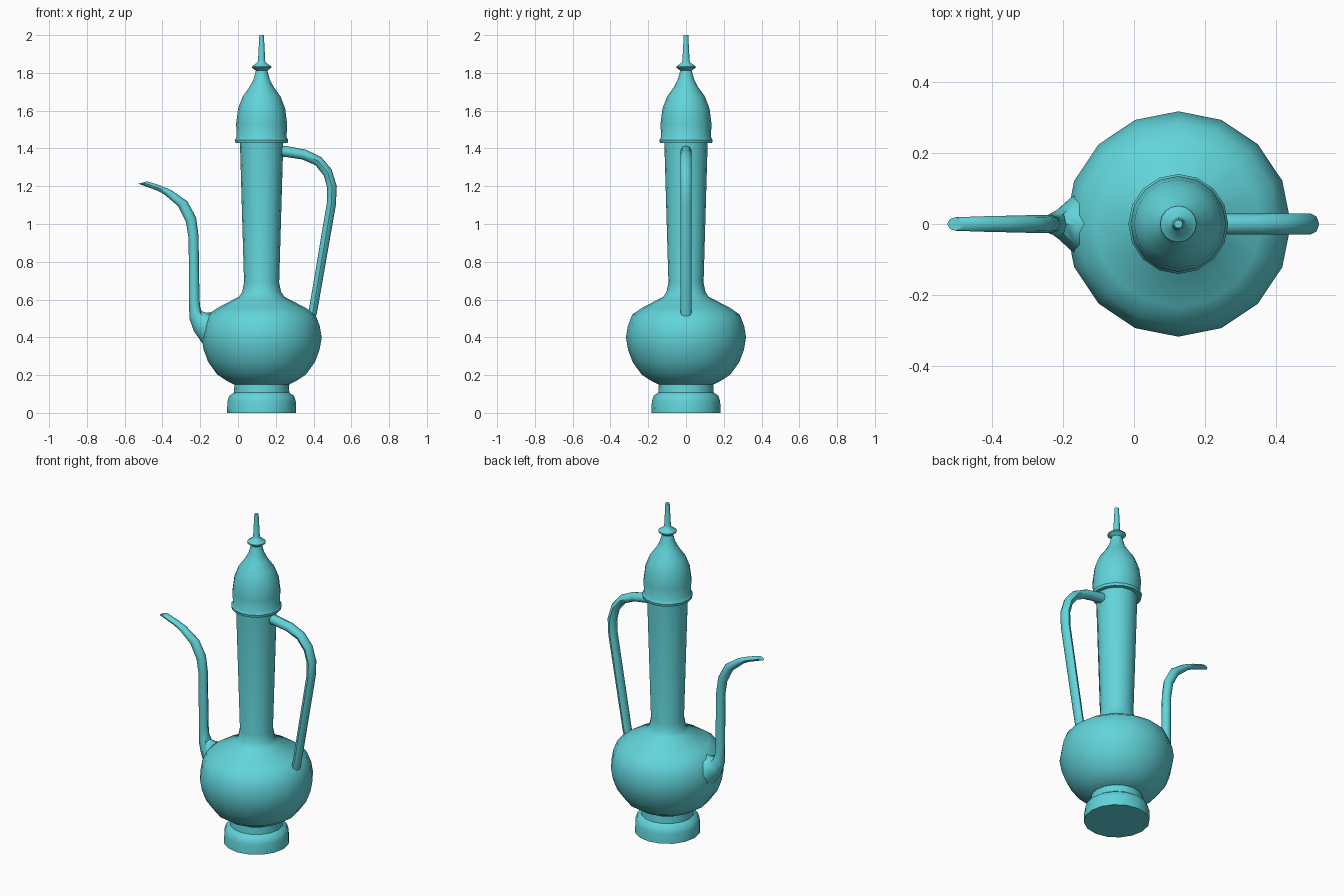
import bpy, bmesh, math
from mathutils import Vector

AXIS_X = 0.125   # the turned body stands off-centre, balancing the long spout
mat = bpy.data.materials.new("turquoise")
mat.diffuse_color = (0.12, 0.66, 0.70, 1)


def skin(name, rings, smooth=40, cap_start=True, cap_end=True):
    """Bridge equal-sized rings of points into a tube and cap its ends."""
    bm = bmesh.new()
    loops = [[bm.verts.new(p) for p in ring] for ring in rings]
    n = len(loops[0])
    for a, b in zip(loops, loops[1:]):
        for i in range(n):
            j = (i + 1) % n
            bm.faces.new((a[i], a[j], b[j], b[i]))
    if cap_start:
        bm.faces.new(loops[0][::-1])
    if cap_end:
        bm.faces.new(loops[-1])
    bmesh.ops.recalc_face_normals(bm, faces=bm.faces)
    mesh = bpy.data.meshes.new(name)
    bm.to_mesh(mesh)
    bm.free()
    mesh.materials.append(mat)
    ob = bpy.data.objects.new(name, mesh)
    bpy.context.collection.objects.link(ob)
    bpy.ops.object.select_all(action='DESELECT')
    ob.select_set(True)
    bpy.context.view_layer.objects.active = ob
    bpy.ops.object.shade_smooth_by_angle(angle=math.radians(smooth))
    return ob


def lathe(name, profile, sides=16):
    """Turn a list of (radius, z) around the body axis."""
    turn = [2 * math.pi * i / sides for i in range(sides)]
    return skin(name, [[(AXIS_X + r * math.cos(t), r * math.sin(t), z) for t in turn]
                       for r, z in profile])


def tube(name, sections, sides=8):
    """Sweep through sections: outer (x, z), inner (x, z), half width in y."""
    rings = []
    for ox, oz, ix, iz, w in sections:
        o, i = Vector((ox, 0, oz)), Vector((ix, 0, iz))
        mid, half = (o + i) / 2, (o - i) / 2
        rings.append([mid + half * math.cos(t) + Vector((0, w * math.sin(t), 0))
                      for t in (2 * math.pi * k / sides for k in range(sides))])
    return skin(name, rings, 50)


# Foot
lathe("foot", [(0.183, 0), (0.181, 0.06), (0.172, 0.09), (0.147, 0.107), (0.144, 0.15)])

# Round belly flowing into the tall flared neck
lathe("belly_and_neck", [
    (0.14, 0.147), (0.185, 0.17), (0.235, 0.203), (0.283, 0.27), (0.307, 0.335),
    (0.318, 0.40), (0.308, 0.46), (0.285, 0.52), (0.235, 0.555), (0.12, 0.615),
    (0.103, 0.64), (0.093, 0.69), (0.115, 1.44)])

# Domed lid with rim
lathe("lid", [
    (0.11, 1.43), (0.138, 1.43), (0.141, 1.445), (0.132, 1.46), (0.135, 1.53),
    (0.125, 1.61), (0.100, 1.675), (0.064, 1.725), (0.043, 1.765), (0.031, 1.81)])

# Finial: disc and spike
lathe("finial", [
    (0.029, 1.80), (0.030, 1.812), (0.052, 1.828), (0.051, 1.834), (0.022, 1.855),
    (0.019, 1.865), (0.012, 2.0)])

# Spout, flaring where it joins the belly
tube("spout", [
    (-0.15, 0.32, -0.10, 0.54, 0.10), (-0.19, 0.37, -0.165, 0.53, 0.075),
    (-0.235, 0.435, -0.192, 0.538, 0.042), (-0.257, 0.50, -0.201, 0.565, 0.031),
    (-0.26, 0.60, -0.204, 0.61, 0.027), (-0.261, 0.92, -0.209, 0.94, 0.026),
    (-0.275, 1.01, -0.222, 1.035, 0.026), (-0.318, 1.095, -0.268, 1.12, 0.025),
    (-0.39, 1.157, -0.355, 1.18, 0.023), (-0.43, 1.178, -0.41, 1.203, 0.022),
    (-0.527, 1.213, -0.48, 1.226, 0.019)][::-1])

# Handle from under the lid to the shoulder
tube("handle", [
    (0.19, 1.42, 0.19, 1.357, 0.03), (0.26, 1.412, 0.25, 1.355, 0.03),
    (0.36, 1.393, 0.34, 1.342, 0.03), (0.44, 1.355, 0.41, 1.312, 0.03),
    (0.495, 1.29, 0.455, 1.255, 0.03), (0.523, 1.20, 0.472, 1.19, 0.03),
    (0.518, 1.10, 0.47, 1.11, 0.03), (0.42, 0.54, 0.376, 0.55, 0.03),
    (0.408, 0.49, 0.362, 0.49, 0.03)])
